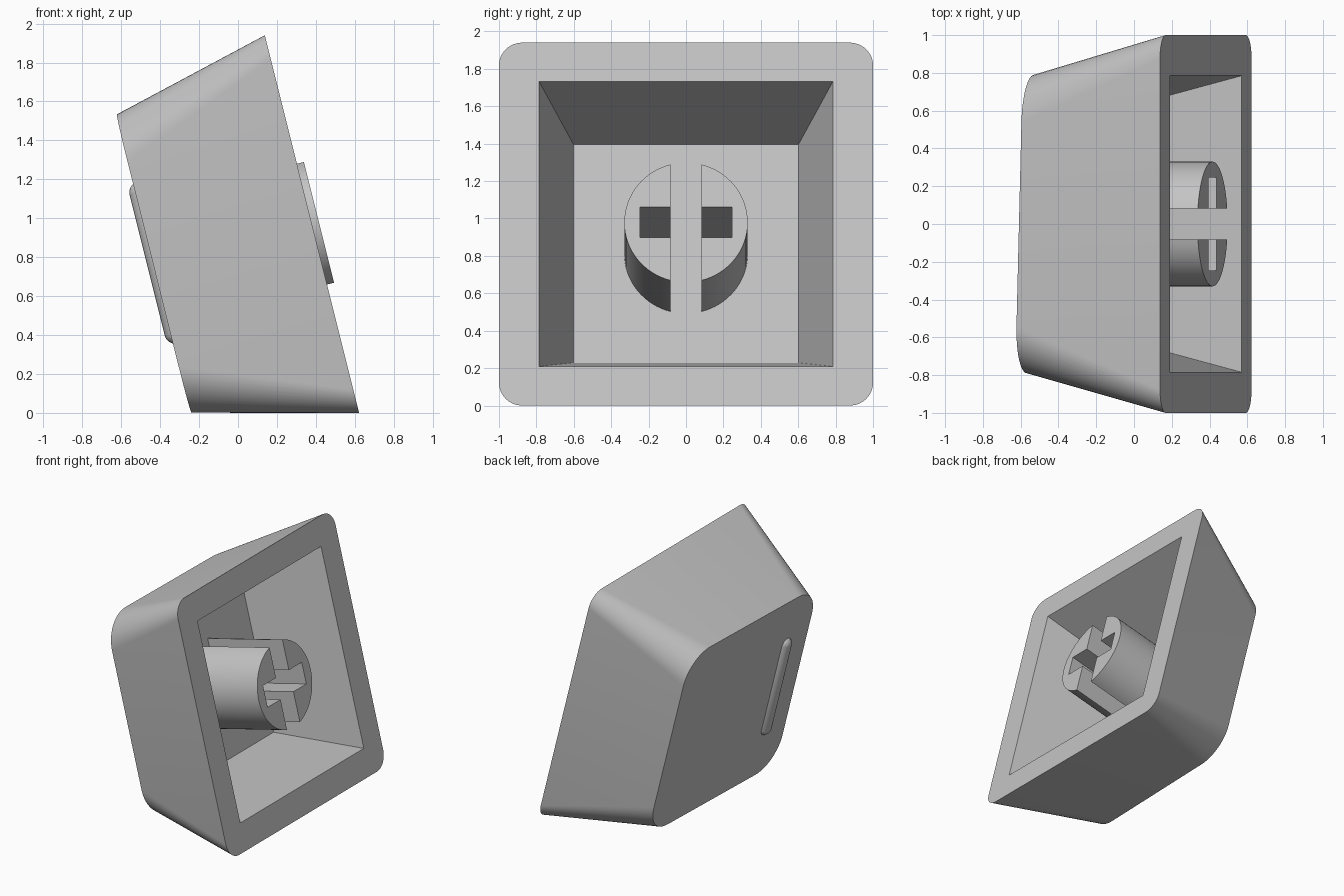
import bpy, bmesh, math
from mathutils import Matrix

if "Cube" in bpy.data.objects:
    bpy.data.objects.remove(bpy.data.objects["Cube"])

# Local frame: X = across, Y = up the rim, Z = out of the open side
TILT = math.asin(0.2425)
s, c = math.sin(TILT), math.cos(TILT)
FRAME = Matrix(((0, -s, c, 0.38), (1, 0, 0, 0), (0, c, s, 0.97), (0, 0, 0, 1)))

plastic = bpy.data.materials.new("grey_plastic")
plastic.diffuse_color = (0.55, 0.55, 0.55, 1)
plastic.use_nodes = True
plastic.node_tree.nodes["Principled BSDF"].inputs["Base Color"].default_value = plastic.diffuse_color


def finish(name, bm):
    bmesh.ops.recalc_face_normals(bm, faces=bm.faces)
    mesh = bpy.data.meshes.new(name)
    bm.to_mesh(mesh)
    bm.free()
    mesh.materials.append(plastic)
    obj = bpy.data.objects.new(name, mesh)
    bpy.context.collection.objects.link(obj)
    obj.matrix_world = FRAME
    bpy.ops.object.select_all(action='DESELECT')
    obj.select_set(True)
    bpy.context.view_layer.objects.active = obj
    bpy.ops.object.shade_smooth_by_angle(angle=math.radians(30))
    return obj


CORNERS = ((1, 1), (-1, 1), (-1, -1), (1, -1))
SEG = 12


def rounded_ring(bm, half, radius, height):
    """Rounded square; height is a function of x."""
    ring = []
    for i, (sx, sy) in enumerate(CORNERS):
        for k in range(SEG + 1):
            a = math.pi / 2 * (i + k / SEG)
            x = sx * (half - radius) + radius * math.cos(a)
            y = sy * (half - radius) + radius * math.sin(a)
            ring.append(bm.verts.new((x, y, height(x))))
    return ring


def square_ring(bm, half, z):
    return [bm.verts.new((sx * half, sy * half, z)) for sx, sy in CORNERS]


def bridge(bm, r1, r2):
    n = len(r1)
    for i in range(n):
        j = (i + 1) % n
        bm.faces.new((r1[i], r1[j], r2[j], r2[i]))


# Hollow cap: tapered outer wall, slanted top, flat rim, tapered cavity
bm = bmesh.new()
rim = rounded_ring(bm, 1.0, 0.125, lambda x: 0)
top = rounded_ring(bm, 0.79, 0.25, lambda x: -0.822 + 0.025 * x)
mouth = square_ring(bm, 0.785, 0)
floor = square_ring(bm, 0.602, -0.65)
bridge(bm, rim, top)
bridge(bm, mouth, floor)
bm.faces.new(top)
bm.faces.new(floor)
N = SEG + 1
for i in range(4):
    j = (i + 1) % 4
    bm.faces.new(rim[i * N:(i + 1) * N] + [rim[j * N], mouth[j], mouth[i]])
finish("cap_shell", bm)

# Stem: two half cylinders separated by a cross-shaped slot
R, GAP, NOTCH_X, NOTCH_Y = 0.33, 0.082, 0.246, 0.084
for side, name in ((1, "stem_half_right"), (-1, "stem_half_left")):
    a0 = math.acos(GAP / R)
    outline = [(R * math.cos(a), R * math.sin(a))
               for a in (-a0 + 2 * a0 * k / 32 for k in range(33))]
    outline += [(GAP, NOTCH_Y), (NOTCH_X, NOTCH_Y), (NOTCH_X, -NOTCH_Y), (GAP, -NOTCH_Y)]
    bm = bmesh.new()
    low, high = [[bm.verts.new((side * x, y, z)) for x, y in outline]
                 for z in (-0.65, 0.037)]
    bridge(bm, low, high)
    bm.faces.new(low)
    bm.faces.new(high)
    finish(name, bm)

# Raised finger bar on the slanted top: a capsule half sunk in the surface
bm = bmesh.new()
bmesh.ops.create_uvsphere(bm, u_segments=24, v_segments=15, radius=0.06,
                          matrix=Matrix.Rotation(math.pi / 2, 4, 'X'))
for v in bm.verts:
    v.co.y += math.copysign(0.37, v.co.y)
    v.co.x -= 0.53
    v.co.z -= 0.813
finish("finger_bar", bm)
